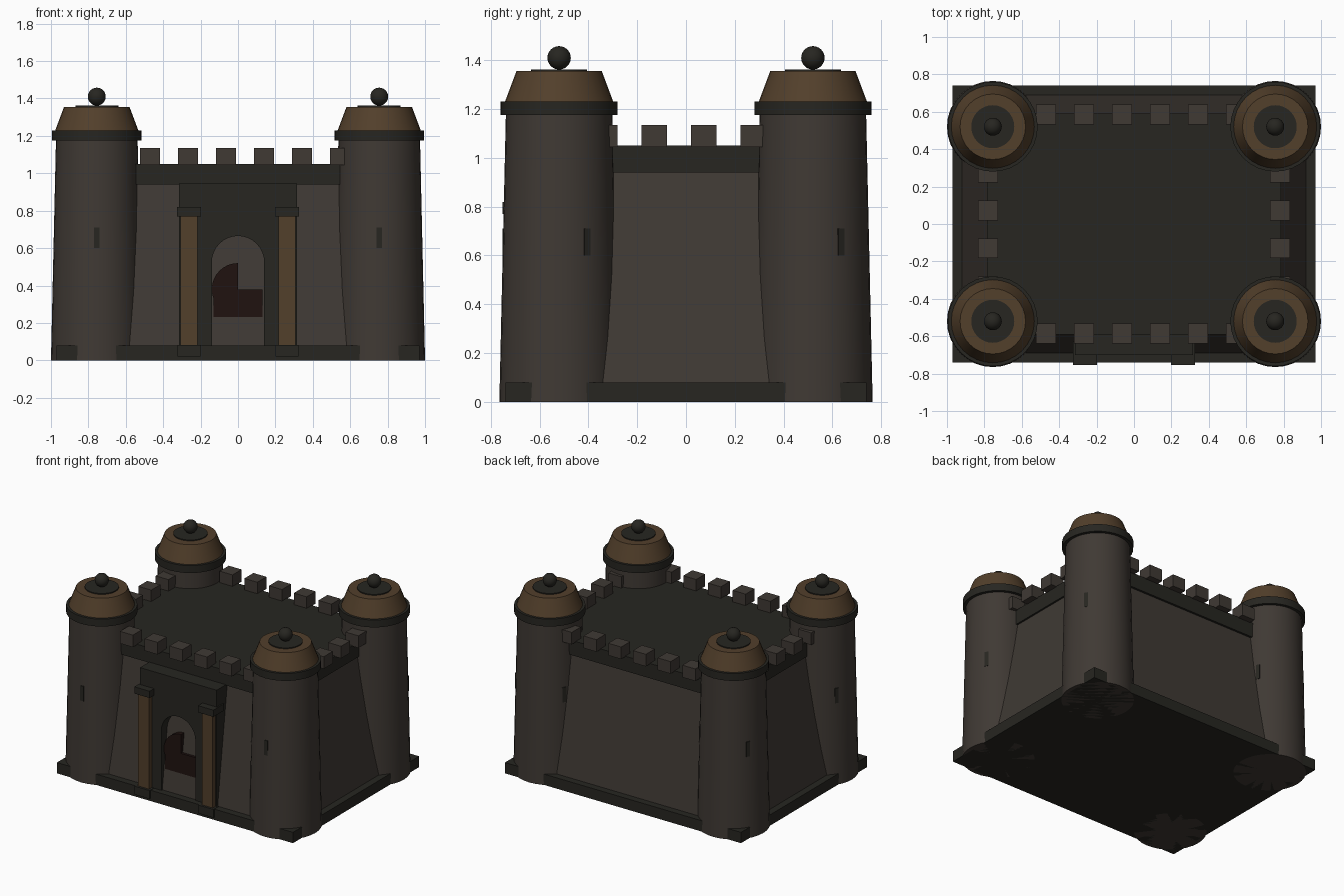
import bpy
import bmesh
import math
from mathutils import Matrix, Vector

if "Cube" in bpy.data.objects:
    bpy.data.objects.remove(bpy.data.objects["Cube"], do_unlink=True)


def material(name, color):
    mat = bpy.data.materials.new(name)
    mat.use_nodes = True
    rgba = (*color, 1)
    mat.diffuse_color = rgba
    shader = mat.node_tree.nodes["Principled BSDF"]
    shader.inputs["Base Color"].default_value = rgba
    shader.inputs["Roughness"].default_value = 0.9
    return mat


STONE = material("stone", (0.05, 0.041, 0.034))
TRIM = material("dark_stone", (0.02, 0.019, 0.015))
TIMBER = material("timber", (0.085, 0.05, 0.024))
DOOR = material("dark_wood", (0.014, 0.006, 0.005))


def finish(name, bm, mat, smooth=False):
    bmesh.ops.recalc_face_normals(bm, faces=bm.faces)
    mesh = bpy.data.meshes.new(name)
    bm.to_mesh(mesh)
    bm.free()
    mesh.materials.append(mat)
    obj = bpy.data.objects.new(name, mesh)
    bpy.context.collection.objects.link(obj)
    if smooth:
        bpy.ops.object.select_all(action="DESELECT")
        obj.select_set(True)
        bpy.context.view_layer.objects.active = obj
        bpy.ops.object.shade_smooth_by_angle(angle=math.radians(35))
    return obj


def add_box(bm, low, high, turn=Matrix()):
    low, high = Vector(low), Vector(high)
    place = Matrix.Translation((low + high) / 2) @ Matrix.Diagonal((*(high - low), 1))
    return bmesh.ops.create_cube(bm, size=1, matrix=turn @ place)["verts"]


def box(name, low, high, mat):
    bm = bmesh.new()
    add_box(bm, low, high)
    return finish(name, bm, mat)


def lathe(name, profile, center, mat, sides=32):
    """Spin a closed (radius, height) profile about a vertical axis."""
    bm = bmesh.new()
    verts = [bm.verts.new((r, 0, z)) for r, z in profile]
    edges = [bm.edges.new(pair) for pair in zip(verts, verts[1:])]
    bmesh.ops.spin(bm, geom=verts + edges, cent=(0, 0, 0), axis=(0, 0, 1),
                   angle=math.tau, steps=sides, use_merge=True)
    bmesh.ops.remove_doubles(bm, verts=bm.verts, dist=0.0001)
    bmesh.ops.translate(bm, verts=bm.verts, vec=(*center, 0))
    return finish(name, bm, mat, smooth=True)


def panel(name, outline, front, back, mat):
    """Extrude an (x, z) outline from front to back."""
    bm = bmesh.new()
    face = bm.faces.new([bm.verts.new((x, front, z)) for x, z in outline])
    grown = bmesh.ops.extrude_face_region(bm, geom=[face])["geom"]
    moved = [v for v in grown if isinstance(v, bmesh.types.BMVert)]
    bmesh.ops.translate(bm, verts=moved, vec=(0, back - front, 0))
    return finish(name, bm, mat)


def arc(cx, cz, radius, start, end, steps=16):
    angles = [math.radians(start + (end - start) * i / steps) for i in range(steps + 1)]
    return [(cx + radius * math.cos(a), cz + radius * math.sin(a)) for a in angles]


# Plinth, battered walls and parapet
box("plinth", (-0.97, -0.74, 0), (0.97, 0.74, 0.08), TRIM)
bm = bmesh.new()
for v in add_box(bm, (-0.92, -0.69, 0.07), (0.92, 0.69, 0.95)):
    if v.co.z > 0.5:
        v.co.x *= 0.77 / 0.92
        v.co.y *= 0.575 / 0.69
finish("walls", bm, STONE)
box("parapet", (-0.785, -0.592, 0.94), (0.785, 0.592, 1.05), TRIM)

# Merlons straddling the parapet edge
bm = bmesh.new()
half = Vector((0.053, 0.053, 0.045))
spots = [(-0.47 + 0.203 * i, s * 0.585) for i in range(6) for s in (-1, 1)]
spots += [(s * 0.78, -0.333 + 0.203 * i) for i in range(4) for s in (-1, 1)]
for x, y in spots:
    spot = Vector((x, y, 1.09))
    add_box(bm, spot - half, spot + half)
finish("merlons", bm, STONE)

# Corner towers
for sx, side in ((1, "left"), (-1, "right")):
    for sy, end in ((-1, "front"), (1, "back")):
        c = (sx * 0.755, sy * 0.52)
        tag = f"{end}_{side}"
        lathe(f"{tag}_tower", [(0, 0), (0.245, 0), (0.218, 1.19), (0, 1.19)], c, STONE)
        lathe(f"{tag}_ring", [(0, 1.175), (0.24, 1.175), (0.24, 1.23), (0, 1.23)], c, TRIM)
        lathe(f"{tag}_roof", [(0, 1.22), (0.222, 1.23), (0.175, 1.355), (0, 1.355)], c, TIMBER)
        lathe(f"{tag}_cap", [(0, 1.35), (0.115, 1.35), (0.115, 1.362), (0, 1.362)], c, TRIM)

        bm = bmesh.new()
        bmesh.ops.create_uvsphere(bm, u_segments=24, v_segments=12, radius=0.048,
                                  matrix=Matrix.Translation((*c, 1.41)))
        finish(f"{tag}_finial", bm, TRIM, smooth=True)

        # Three arrow slits around each tower
        bm = bmesh.new()
        for angle in (-90, 30, 150):
            turn = Matrix.Translation((*c, 0)) @ Matrix.Rotation(math.radians(angle), 4, "Z")
            add_box(bm, (0.2, -0.014, 0.6), (0.233, 0.014, 0.71), turn)
        finish(f"{tag}_arrow_slits", bm, TRIM)

# Gatehouse with an arched opening
arch = arc(0, 0.525, 0.14, 180, 0)
outline = [(-0.315, 0.07), (-0.14, 0.07), *arch, (0.14, 0.07),
           (0.315, 0.07), (0.315, 0.945), (-0.315, 0.945)]
panel("gatehouse", outline, -0.70, -0.56, TRIM)

# Door leaf and its half-round piece
box("door", (-0.13, -0.669, 0.08), (0.13, -0.6, 0.38), DOOR)
panel("door_half_round", arc(0, 0.38, 0.14, 90, 270), -0.669, -0.6, DOOR)

# Gate pillars with capitals and feet
for s, side in ((1, "left"), (-1, "right")):
    x, y = s * 0.262, -0.69
    for part, r, z0, z1, mat in (("pillar", 0.045, 0.07, 0.78, TIMBER),
                                 ("capital", 0.063, 0.77, 0.82, TRIM),
                                 ("foot", 0.062, 0.02, 0.082, TRIM)):
        box(f"{side}_{part}", (x - r, y - r, z0), (x + r, y + r, z1), mat)
